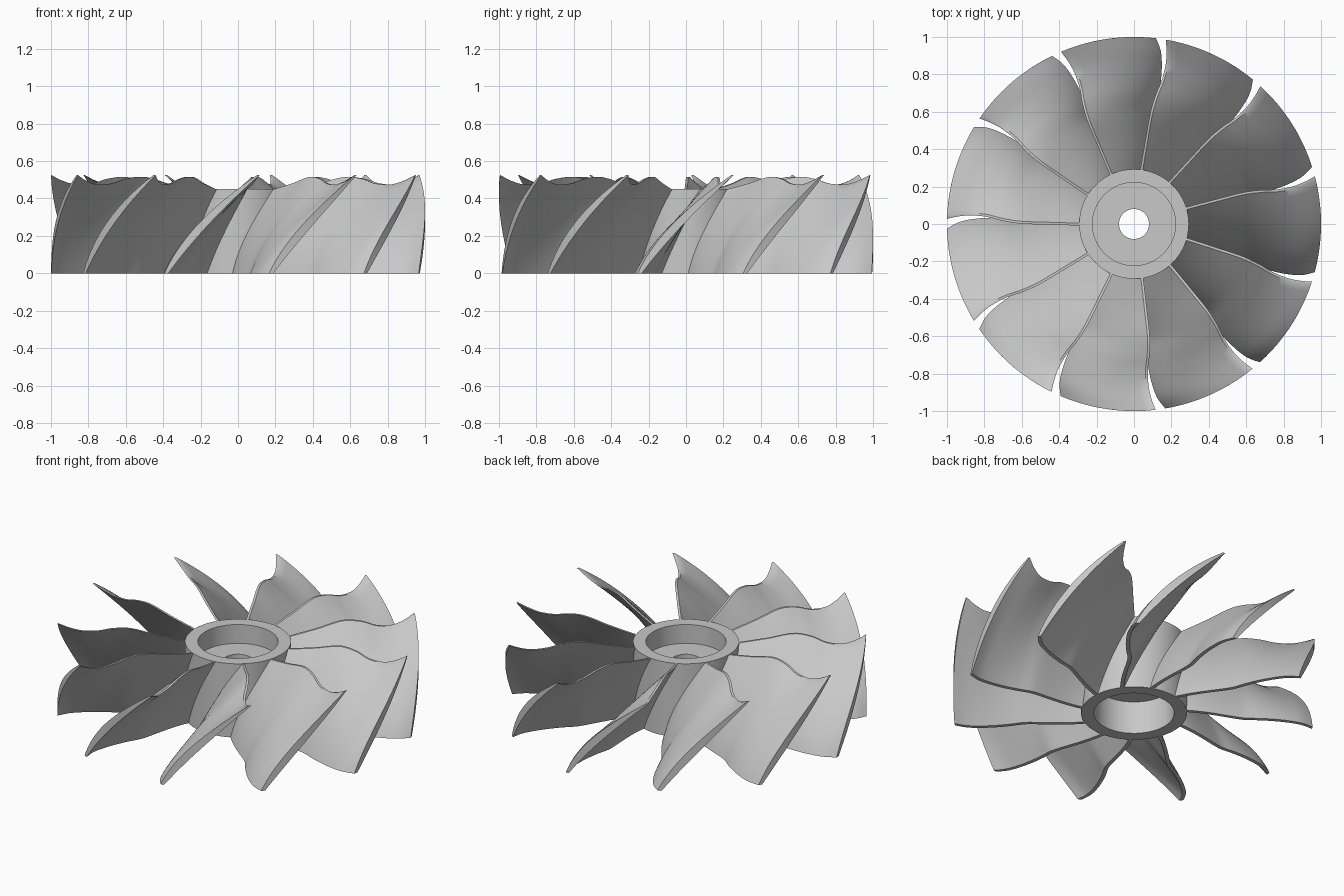
import bpy, bmesh, math

BLADES = 11
RADIAL_STEPS, HEIGHT_STEPS = 48, 18

cube = bpy.data.objects.get("Cube")
if cube:
    bpy.data.objects.remove(cube, do_unlink=True)

# Single plain grey
grey = bpy.data.materials.new("plain_grey")
grey.use_nodes = True
colour = (0.58, 0.58, 0.58, 1)
grey.diffuse_color = colour
grey.node_tree.nodes["Principled BSDF"].inputs["Base Color"].default_value = colour

# Blade stations: radius, top edge angle, bottom edge angle, top edge height
STATIONS = [
    (0.25, 16.8, -30, 0.44),
    (0.45, 16, -22, 0.48),
    (0.6, 15.6, -17.9, 0.515),
    (0.7, 14.5, -18.1, 0.505),
    (0.78, 13.2, -18, 0.48),
    (0.87, 12.9, -17.3, 0.475),
    (0.94, 13.5, -16.2, 0.495),
    (1, 14.4, -14.3, 0.525),
]


def slope(i, k):
    a, b = STATIONS[max(i - 1, 0)], STATIONS[min(i + 1, len(STATIONS) - 1)]
    return (b[k] - a[k]) / (b[0] - a[0])


def station(r):
    """Smoothly interpolate the blade stations at a radius."""
    i = 0
    while i < len(STATIONS) - 2 and r > STATIONS[i + 1][0]:
        i += 1
    a, b = STATIONS[i], STATIONS[i + 1]
    h = b[0] - a[0]
    t = (r - a[0]) / h
    s = t * t * (3 - 2 * t)
    return [a[k] + (b[k] - a[k]) * s
            + h * slope(i, k) * t * (1 - t) ** 2
            - h * slope(i + 1, k) * t * t * (1 - t) for k in (1, 2, 3)]


def finish(bm, name):
    bmesh.ops.recalc_face_normals(bm, faces=bm.faces)
    mesh = bpy.data.meshes.new(name)
    bm.to_mesh(mesh)
    bm.free()
    mesh.materials.append(grey)
    obj = bpy.data.objects.new(name, mesh)
    bpy.context.collection.objects.link(obj)
    bpy.ops.object.select_all(action="DESELECT")
    obj.select_set(True)
    bpy.context.view_layer.objects.active = obj
    bpy.ops.object.shade_smooth_by_angle(angle=math.radians(35))
    return obj


def blade_section(r):
    """Closed lens-shaped section wrapped on a cylinder of radius r."""
    top, bottom, height = station(r)
    points = []
    sides = [(1, j) for j in range(HEIGHT_STEPS + 1)]
    sides += [(-1, j) for j in range(HEIGHT_STEPS, -1, -1)]
    for side, j in sides:
        u = j / HEIGHT_STEPS
        lean = 0.65 * u + 0.35 * u * u
        thick = 0.022 - 0.009 * u + 0.17 * u * (1 - u) * (0.4 + 0.6 * r)
        angle = math.radians(bottom + (top - bottom) * lean) + side * thick / (2 * r)
        points.append((r * math.cos(angle), r * math.sin(angle), u * height))
    return points


# Twisted rippled blade
bm = bmesh.new()
inner = STATIONS[0][0]
rows = [[bm.verts.new(p) for p in blade_section(inner + (1 - inner) * i / RADIAL_STEPS)]
        for i in range(RADIAL_STEPS + 1)]
count = len(rows[0])
for a, b in zip(rows, rows[1:]):
    for j in range(count):
        k = (j + 1) % count
        bm.faces.new((a[j], a[k], b[k], b[j]))
for row in (rows[0], rows[-1]):
    for j in range(HEIGHT_STEPS):
        bm.faces.new((row[j], row[j + 1], row[count - 2 - j], row[count - 1 - j]))
blade = finish(bm, "blade_1")

# Remaining blades around the hub
for n in range(1, BLADES):
    copy = blade.copy()
    copy.name = f"blade_{n + 1}"
    copy.rotation_euler.z = math.tau * n / BLADES
    bpy.context.collection.objects.link(copy)

# Hub: a tube with a bored web inside
PROFILE = [(0.293, 0), (0.293, 0.45), (0.222, 0.45), (0.222, 0.335),
           (0.08, 0.335), (0.08, 0.2), (0.222, 0.2), (0.222, 0)]
SEGMENTS = 96
bm = bmesh.new()
rings = []
for s in range(SEGMENTS):
    a = math.tau * s / SEGMENTS
    rings.append([bm.verts.new((r * math.cos(a), r * math.sin(a), z)) for r, z in PROFILE])
for s in range(SEGMENTS):
    a, b = rings[s], rings[(s + 1) % SEGMENTS]
    for j in range(len(PROFILE)):
        k = (j + 1) % len(PROFILE)
        bm.faces.new((a[j], b[j], b[k], a[k]))
finish(bm, "hub")
